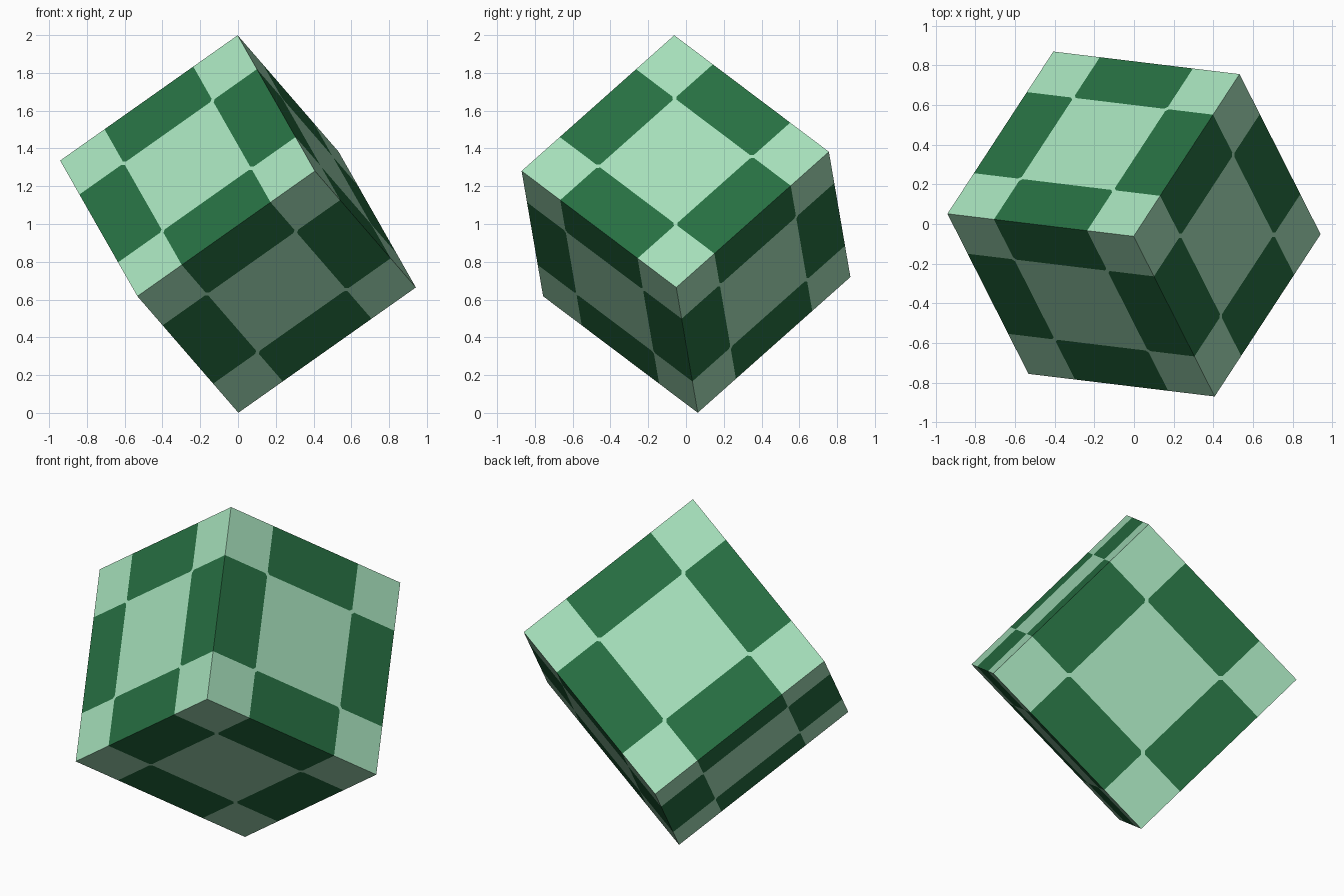
import bpy
import bmesh
from mathutils import Matrix, Vector

default = bpy.data.objects.get("Cube")
if default:
    bpy.data.objects.remove(default, do_unlink=True)


def make_material(name, rgb):
    mat = bpy.data.materials.new(name)
    mat.use_nodes = True
    colour = (*rgb, 1.0)
    mat.diffuse_color = colour
    mat.node_tree.nodes["Principled BSDF"].inputs["Base Color"].default_value = colour
    return mat


LIGHT, DARK = 0, 1
half = 0.578        # half the cube side
cell = half / 2     # pattern lines at a quarter and three quarters
cut = 0.015         # clipped corners of the dark cells


def quarter_turns(points, count):
    for _ in range(count):
        points = [(-y, x) for x, y in points]
    return points


def patterned_side(bm, normal, u):
    """One cube side: light corners and centre, dark edge cells."""
    v = normal.cross(u)

    def add(points, index):
        verts = [bm.verts.new(normal * half + u * x + v * y) for x, y in points]
        bm.faces.new(verts).material_index = index

    s, h, e = cell, half, cut
    edge = [(-s, -h), (s, -h), (s, -s - e), (s - e, -s), (e - s, -s), (-s, -s - e)]
    corner = [(s, -h), (h, -h), (h, -s), (s + e, -s), (s, -s - e)]
    bridge = [(s, -s - e), (s + e, -s), (s, e - s), (s - e, -s)]
    centre = []
    for k in range(4):
        add(quarter_turns(edge, k), DARK)
        add(quarter_turns(corner, k), LIGHT)
        add(quarter_turns(bridge, k), LIGHT)
        centre += quarter_turns([(e - s, -s), (s - e, -s)], k)
    add(centre, LIGHT)


# Six sides of the cube
bm = bmesh.new()
axes = [Vector(row) for row in Matrix.Identity(3)]
for i in range(3):
    for sign in (1, -1):
        patterned_side(bm, axes[i] * sign, axes[(i + 1) % 3])
bmesh.ops.remove_doubles(bm, verts=bm.verts[:], dist=0.0005)

# Stand the cube on one corner
ax = Vector((-0.41, 0.81, 0.72)).normalized()
ay = Vector((-0.53, -0.82, 0.61))
ay = (ay - ax * ay.dot(ax)).normalized()
az = ax.cross(ay)
tilt = Matrix((ax, ay, az)).transposed().to_4x4()
bm.transform(Matrix.Translation((0, 0, 1)) @ tilt)

mesh = bpy.data.meshes.new("tilted_cube")
bm.to_mesh(mesh)
bm.free()
mesh.materials.append(make_material("light green", (0.376, 0.738, 0.491)))
mesh.materials.append(make_material("dark green", (0.020, 0.159, 0.054)))
cube = bpy.data.objects.new("tilted_cube", mesh)
bpy.context.collection.objects.link(cube)
